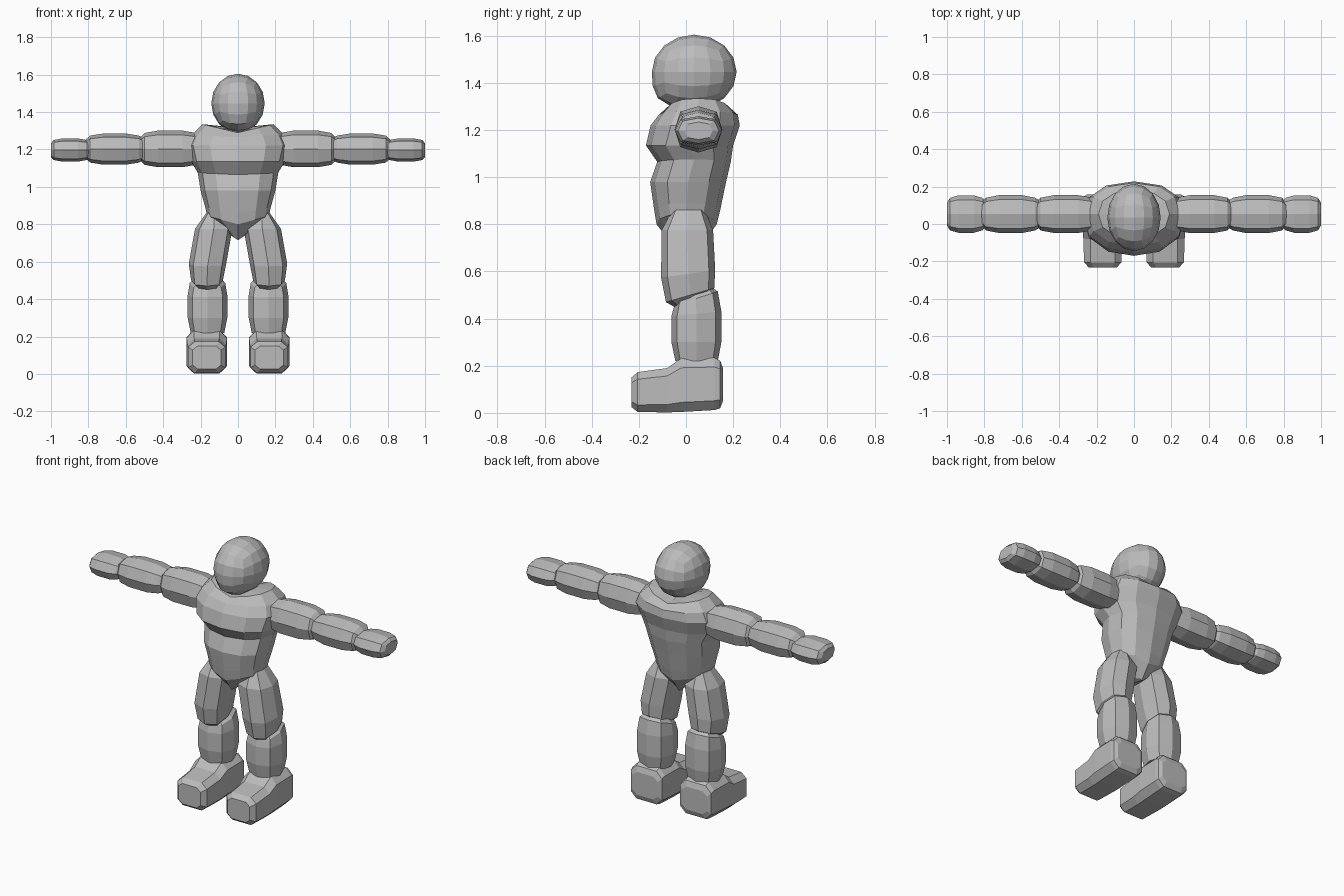
import bpy, bmesh, math
from mathutils import Vector

if "Cube" in bpy.data.objects:
    bpy.data.objects.remove(bpy.data.objects["Cube"])

grey = bpy.data.materials.new("plain grey")
grey.diffuse_color = (0.5, 0.5, 0.5, 1)
grey.use_nodes = True
grey.node_tree.nodes["Principled BSDF"].inputs["Base Color"].default_value = grey.diffuse_color


def finish(name, bm):
    bmesh.ops.recalc_face_normals(bm, faces=bm.faces)
    mesh = bpy.data.meshes.new(name)
    bm.to_mesh(mesh)
    bm.free()
    mesh.materials.append(grey)
    obj = bpy.data.objects.new(name, mesh)
    bpy.context.collection.objects.link(obj)
    return obj


def outline(sides, power, turn=0.0):
    """Unit rounded outline, scaled so it touches +-1 in both directions."""
    pts = []
    for i in range(sides):
        a = turn + 2 * math.pi * i / sides
        c, s = math.cos(a), math.sin(a)
        pts.append((math.copysign(abs(c) ** (2 / power), c),
                    math.copysign(abs(s) ** (2 / power), s)))
    m = max(p[0] for p in pts)
    return [(u / m, v / m) for u, v in pts]


def loft(name, rings):
    """Skin a list of rings and cap both ends."""
    bm = bmesh.new()
    loops = [[bm.verts.new(p) for p in ring] for ring in rings]
    n = len(loops[0])
    for a, b in zip(loops, loops[1:]):
        for i in range(n):
            j = (i + 1) % n
            bm.faces.new((a[i], a[j], b[j], b[i]))
    for end in (loops[0], loops[-1]):
        mid = bm.verts.new(sum((v.co for v in end), Vector()) / n)
        for i in range(n):
            bm.faces.new((end[i], end[(i + 1) % n], mid))
    return finish(name, bm)


def upright(shape, x, hw, y0, y1, z, tilt=0.0, lift=0.0):
    """Level ring: tilt raises the back, lift raises the sides."""
    return [Vector((x + u * hw, (y0 + y1) / 2 + v * (y1 - y0) / 2,
                    z + tilt * v + lift * abs(u))) for u, v in shape]


# head: rounded block squeezed towards the chin
bm = bmesh.new()
bmesh.ops.create_cube(bm, size=2)
bmesh.ops.subdivide_edges(bm, edges=bm.edges, cuts=3, use_grid_fill=True)
for v in bm.verts:
    d = Vector([math.tan(c * math.pi / 4) for c in v.co]).normalized()
    x, y, z = 0.143 * d.x, 0.035 + 0.18 * d.y, 1.447 + 0.158 * d.z
    if d.z < 0 and d.y < 0.2:
        y -= 0.06 * d.z * d.z * (0.2 - d.y)
    v.co = (x, y, z)
finish("head", bm)

# torso: half width, front, back, height, side lift
body = outline(12, 2.3)
torso = [(0.03, -0.06, 0.07, 0.715, 0.02), (0.165, -0.125, 0.13, 0.80, 0.045),
         (0.175, -0.135, 0.145, 0.86, 0.03), (0.20, -0.152, 0.17, 0.98, 0.0),
         (0.215, -0.122, 0.19, 1.065, 0.01), (0.25, -0.17, 0.20, 1.135, 0.0),
         (0.272, -0.15, 0.228, 1.22, 0.0), (0.245, -0.115, 0.22, 1.265, 0.015),
         (0.19, -0.075, 0.18, 1.29, 0.045), (0.09, -0.03, 0.12, 1.29, 0.035)]
loft("torso", [upright(body, 0, w, f, b, z, 0, k) for w, f, b, z, k in torso])

# arm segments: start, end, half depth, half height, middle height
limb = outline(8, 2.6)
boot = outline(8, 4, math.pi / 8)
arms = [("upper_arm", 0.20, 0.525, 0.101, 0.098, 1.203),
        ("forearm", 0.505, 0.815, 0.101, 0.083, 1.202),
        ("hand", 0.795, 1.0, 0.100, 0.062, 1.197)]
thigh = [(0.125, 0.045, -0.06, 0.08, 0.86, 0.0), (0.13, 0.10, -0.103, 0.115, 0.775, 0.0),
         (0.163, 0.10, -0.106, 0.124, 0.59, 0.015), (0.166, 0.085, -0.085, 0.12, 0.50, 0.03),
         (0.163, 0.06, -0.05, 0.09, 0.475, 0.025)]
shin = [(0.163, 0.06, -0.03, 0.10, 0.515, 0.025), (0.163, 0.095, -0.05, 0.135, 0.485, 0.03),
        (0.163, 0.106, -0.062, 0.15, 0.42, 0.01), (0.163, 0.106, -0.062, 0.15, 0.30, 0.0),
        (0.163, 0.09, -0.045, 0.135, 0.22, 0.0)]
# foot: depth, half width, bottom, top
foot = [(-0.232, 0.075, 0.025, 0.15), (-0.205, 0.10, 0.004, 0.173),
        (-0.08, 0.104, 0.002, 0.19), (-0.02, 0.108, 0.004, 0.232),
        (0.12, 0.109, 0.012, 0.234), (0.145, 0.105, 0.02, 0.222),
        (0.157, 0.085, 0.05, 0.19)]

for side, s in (("left", 1), ("right", -1)):
    for part, a, b, hy, hz, zc in arms:
        length = b - a
        rings = [[Vector((s * (a + t * length), 0.053 + u * hy * k, zc + v * hz * k))
                  for u, v in limb]
                 for t, k in ((0, 0.72), (0.08, 0.87), (0.3, 1), (0.7, 1), (0.92, 0.87), (1, 0.6))]
        loft(f"{side}_{part}", rings)
    for part, data in (("thigh", thigh), ("shin", shin)):
        loft(f"{side}_{part}", [upright(limb, s * x, w, f, b, z, t)
                                for x, w, f, b, z, t in data])
    loft(f"{side}_foot", [[Vector((s * 0.167 + u * w, y, (lo + hi) / 2 + v * (hi - lo) / 2))
                           for u, v in boot] for y, w, lo, hi in foot])
